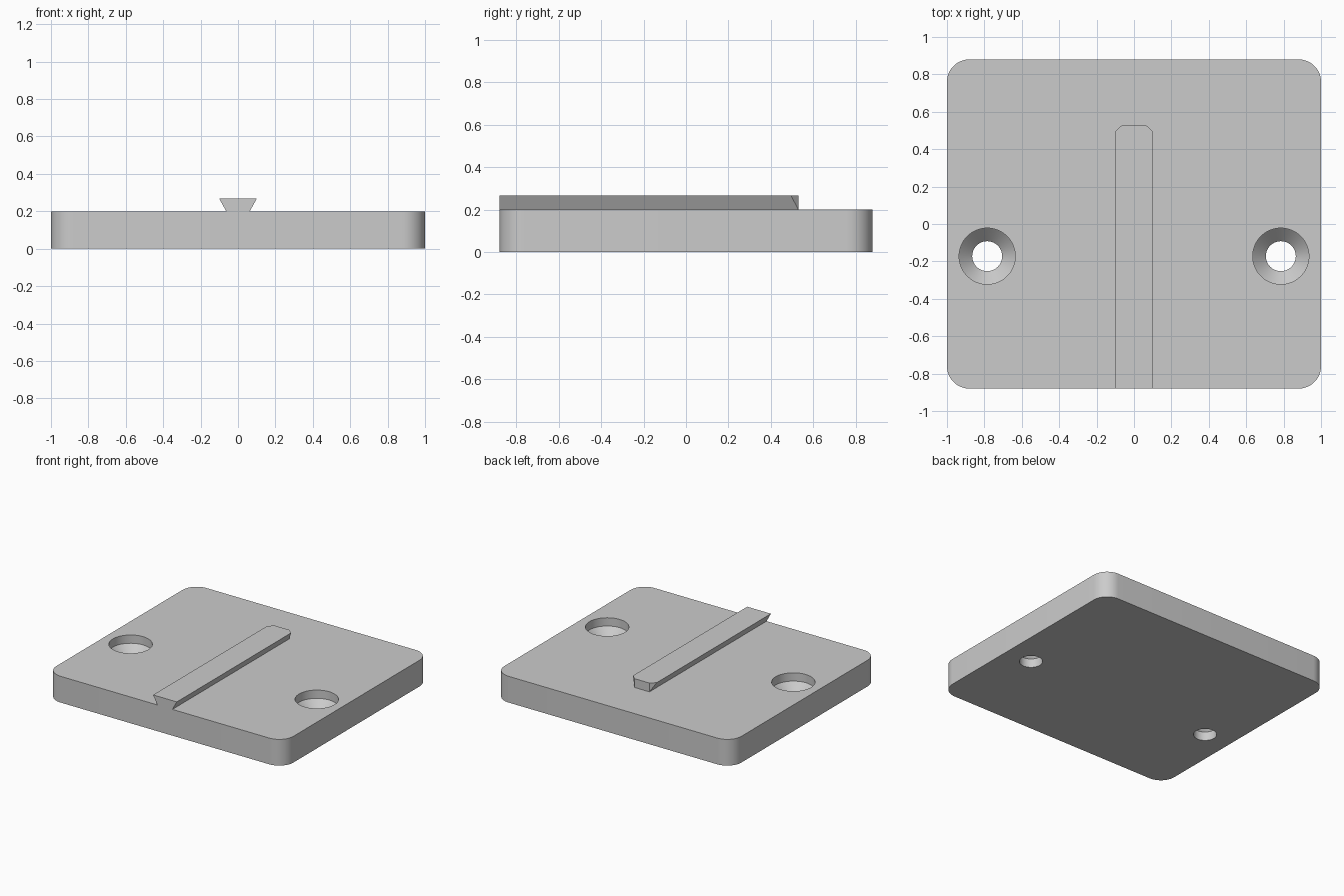
import bpy, bmesh, math

cube = bpy.data.objects.get("Cube")
if cube:
    bpy.data.objects.remove(cube, do_unlink=True)

grey = bpy.data.materials.new("light grey")
grey.use_nodes = True
grey.diffuse_color = (0.6, 0.6, 0.6, 1)
grey.node_tree.nodes["Principled BSDF"].inputs["Base Color"].default_value = grey.diffuse_color

HALF_X, HALF_Y, THICK = 1.0, 0.88, 0.2
RAIL_TOP, RAIL_END = 0.267, 0.53


def make_object(name, bm):
    bmesh.ops.recalc_face_normals(bm, faces=bm.faces)
    mesh = bpy.data.meshes.new(name)
    bm.to_mesh(mesh)
    bm.free()
    mesh.materials.append(grey)
    obj = bpy.data.objects.new(name, mesh)
    bpy.context.collection.objects.link(obj)
    return obj


def loft(bm, rings):
    """Join equal rings of points into a closed solid."""
    loops = [[bm.verts.new(p) for p in ring] for ring in rings]
    for a, b in zip(loops, loops[1:]):
        for i in range(len(a)):
            j = (i + 1) % len(a)
            bm.faces.new((a[i], a[j], b[j], b[i]))
    bm.faces.new(loops[0][::-1])
    bm.faces.new(loops[-1])


def circle(x, y, z, r, n=64):
    return [(x + r * math.cos(math.tau * i / n), y + r * math.sin(math.tau * i / n), z)
            for i in range(n)]


# Base plate with rounded vertical corners
radius, steps = 0.12, 12
outline = []
for k, (sx, sy) in enumerate([(1, 1), (-1, 1), (-1, -1), (1, -1)]):
    for i in range(steps + 1):
        a = math.pi / 2 * (k + i / steps)
        outline.append((sx * (HALF_X - radius) + radius * math.cos(a),
                        sy * (HALF_Y - radius) + radius * math.sin(a)))
bm = bmesh.new()
loft(bm, [[(x, y, z) for x, y in outline] for z in (0, THICK)])
plate = make_object("base_plate", bm)

# Countersunk screw holes: narrow bore, cone, wide bore
bm = bmesh.new()
for side in (-1, 1):
    loft(bm, [circle(side * 0.785, -0.172, z, r)
              for z, r in ((-0.1, 0.08), (0.067, 0.08), (0.137, 0.15), (0.3, 0.15))])
cutter = make_object("screw_hole_cutter", bm)
cutter.hide_render = True
cut = plate.modifiers.new("screw_holes", "BOOLEAN")
cut.operation = "DIFFERENCE"
cut.solver = "EXACT"
cut.object = cutter

# Apply the cut and smooth only the curved walls
bpy.context.view_layer.objects.active = plate
plate.select_set(True)
bpy.ops.object.modifier_apply(modifier=cut.name)
bpy.data.objects.remove(cutter, do_unlink=True)
bpy.ops.object.shade_smooth_by_angle(angle=math.radians(30))

# Dovetail rail, narrow at its foot, with cut corners at the back end
wide, foot, chamfer = 0.1, 0.063, 0.035
bm = bmesh.new()
low = [bm.verts.new((x, y, THICK)) for x, y in
       ((-foot, -HALF_Y), (foot, -HALF_Y), (foot, RAIL_END), (-foot, RAIL_END))]
top = [bm.verts.new((x, y, RAIL_TOP)) for x, y in
       ((-wide, -HALF_Y), (wide, -HALF_Y), (wide, RAIL_END - chamfer),
        (foot, RAIL_END), (-foot, RAIL_END), (-wide, RAIL_END - chamfer))]
bm.faces.new(low[::-1])
bm.faces.new(top)
bm.faces.new((low[0], low[1], top[1], top[0]))
bm.faces.new((low[1], low[2], top[2], top[1]))
bm.faces.new((low[2], top[3], top[2]))
bm.faces.new((low[2], low[3], top[4], top[3]))
bm.faces.new((low[3], top[5], top[4]))
bm.faces.new((low[3], low[0], top[0], top[5]))
make_object("dovetail_rail", bm)
